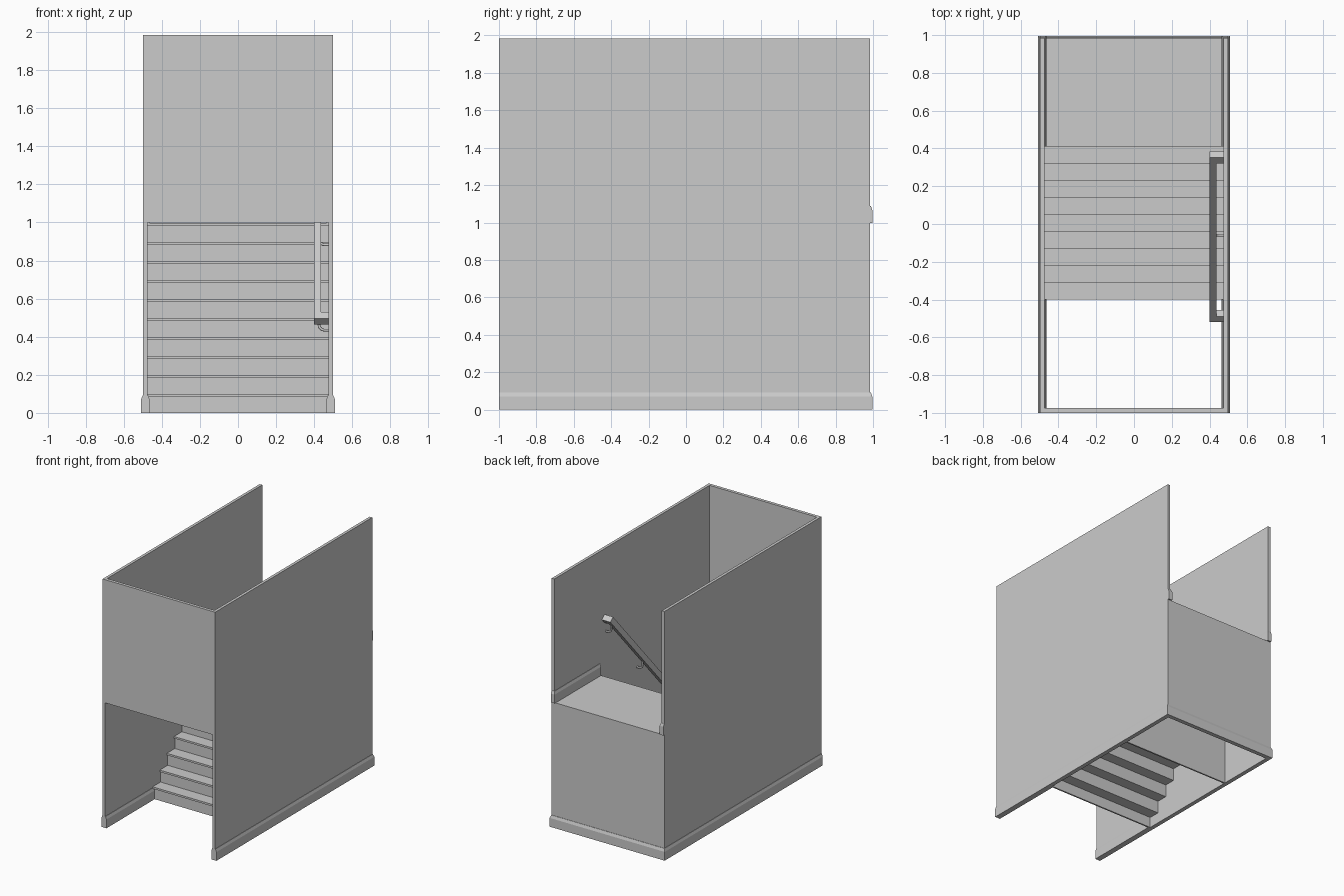
import bpy, bmesh, math
from mathutils import Vector

if "Cube" in bpy.data.objects:
    bpy.data.objects.remove(bpy.data.objects["Cube"])

W_IN, W_OUT = 0.475, 0.498      # inner / outer wall faces
Y_BACK, TOP = 0.985, 1.985
RUN, RISE, STEPS = 0.09, 0.0997, 10
Y0 = -0.40                      # first nosing


def finish(name, bm):
    bmesh.ops.recalc_face_normals(bm, faces=bm.faces)
    me = bpy.data.meshes.new(name)
    bm.to_mesh(me)
    bm.free()
    ob = bpy.data.objects.new(name, me)
    bpy.context.collection.objects.link(ob)
    return ob


def box(name, x0, x1, y0, y1, z0, z1):
    bm = bmesh.new()
    bmesh.ops.create_cube(bm, size=1)
    for v in bm.verts:
        v.co = Vector((x0 + (v.co.x + .5) * (x1 - x0),
                       y0 + (v.co.y + .5) * (y1 - y0),
                       z0 + (v.co.z + .5) * (z1 - z0)))
    return finish(name, bm)


def loft(name, rings):
    """Join closed rings of points and cap both ends."""
    bm = bmesh.new()
    rv = [[bm.verts.new(p) for p in r] for r in rings]
    n = len(rv[0])
    for a, b in zip(rv, rv[1:]):
        for i in range(n):
            j = (i + 1) % n
            bm.faces.new((a[i], a[j], b[j], b[i]))
    bm.faces.new(rv[0])
    bm.faces.new(rv[-1][::-1])
    return finish(name, bm)


def baseboard(name, path, z=0.0, side=1):
    """Sweep the skirting profile along a mitred plan path, on its left."""
    profile = [(0, 0), (.011, 0), (.011, .07), (.003, .092), (0, .092)]
    pts = [Vector(p) for p in path]
    dirs = [(b - a).normalized() for a, b in zip(pts, pts[1:])]
    nor = [Vector((-d.y, d.x)) for d in dirs]
    rings = []
    for i, p in enumerate(pts):
        a, b = nor[max(i - 1, 0)], nor[min(i, len(nor) - 1)]
        m = (a + b) / (1 + a.dot(b))
        rings.append([(side * (p.x + m.x * d), p.y + m.y * d, z + h) for d, h in profile])
    return loft(name, rings)


# Walls: two full sides, raised front, half-height back
for s, label in ((-1, "left"), (1, "right")):
    box(label + "_wall", *sorted((s * W_IN, s * W_OUT)), -1, Y_BACK, 0, TOP)
box("upper_front_wall", -W_IN, W_IN, -1, -0.975, 1.0, TOP)
back_y = Y_BACK - 0.023
box("lower_back_wall", -W_IN, W_IN, back_y, Y_BACK, 0, 0.982)

# Staircase: thin zigzag of treads with nosing and risers
T, NOSE, RT = 0.015, 0.01, 0.012
upper, lower = [], []
for i in range(STEPS):
    y, z = Y0 + i * RUN, (i + 1) * RISE
    upper += [(y + NOSE, i * RISE), (y + NOSE, z - T), (y, z - T), (y, z)]
    lower += [(y + NOSE + RT, max(0, i * RISE - T)), (y + NOSE + RT, z - T)]
upper.append((Y_BACK, STEPS * RISE))
lower.append((Y_BACK, STEPS * RISE - T))
outline = upper + lower[::-1]
loft("stairs_and_landing", [[(x, y, z) for y, z in outline] for x in (-W_IN, W_IN)])
box("under_landing_partition", -W_IN, W_IN, 0.475, 0.487, 0, 0.985)

# Baseboards: outside, lower passage and landing
baseboard("outer_baseboard", [(-W_OUT, -1), (-W_OUT, Y_BACK), (W_OUT, Y_BACK), (W_OUT, -1)])
for s, label in ((-1, "left"), (1, "right")):
    baseboard(label + "_passage_baseboard", [(W_IN, -1), (W_IN, Y0 + NOSE)], side=s)
    baseboard(label + "_landing_baseboard",
              [(W_IN, Y0 + 9 * RUN), (W_IN, Y_BACK), (W_OUT, Y_BACK)], STEPS * RISE, s)

# Handrail: sloped bar with returns to the wall at both ends
slope = math.atan2(RISE, RUN)
L, H = 1.30, 0.045
parts = [box("handrail", 0.40, 0.437, 0, L, -H, 0),
         box("lower_handrail_return", 0.437, W_IN, 0, 0.047, -H, 0),
         box("upper_handrail_return", 0.437, W_IN, L - 0.047, L, -H, 0)]
for ob in parts:
    ob.location = (0, -0.52, 0.495)
    ob.rotation_euler = (slope, 0, 0)

# Handrail brackets: curved rods from the rail underside to the wall
for k, y in enumerate((-0.465, -0.06, 0.335)):
    zr = 0.465 + (y + 0.487) * math.tan(slope)
    path = [(0.425, zr + 0.02), (0.425, zr - 0.025)]
    for j in range(1, 7):
        a = j / 6 * math.pi / 2
        path.append((0.455 - 0.03 * math.cos(a), zr - 0.025 - 0.03 * math.sin(a)))
    path.append((W_IN + 0.005, zr - 0.055))
    rings = []
    for i, p in enumerate(path):
        q, r = path[max(i - 1, 0)], path[min(i + 1, len(path) - 1)]
        t = Vector((r[0] - q[0], 0, r[1] - q[1])).normalized()
        n = Vector((-t.z, 0, t.x))
        c = Vector((p[0], y, p[1]))
        rings.append([c + 0.007 * (n * math.cos(b * math.pi / 5) + Vector((0, 1, 0)) * math.sin(b * math.pi / 5))
                      for b in range(10)])
    ob = loft("handrail_bracket_%d" % (k + 1), rings)
    bpy.ops.object.select_all(action='DESELECT')
    ob.select_set(True)
    bpy.context.view_layer.objects.active = ob
    bpy.ops.object.shade_smooth_by_angle(angle=math.radians(40))
